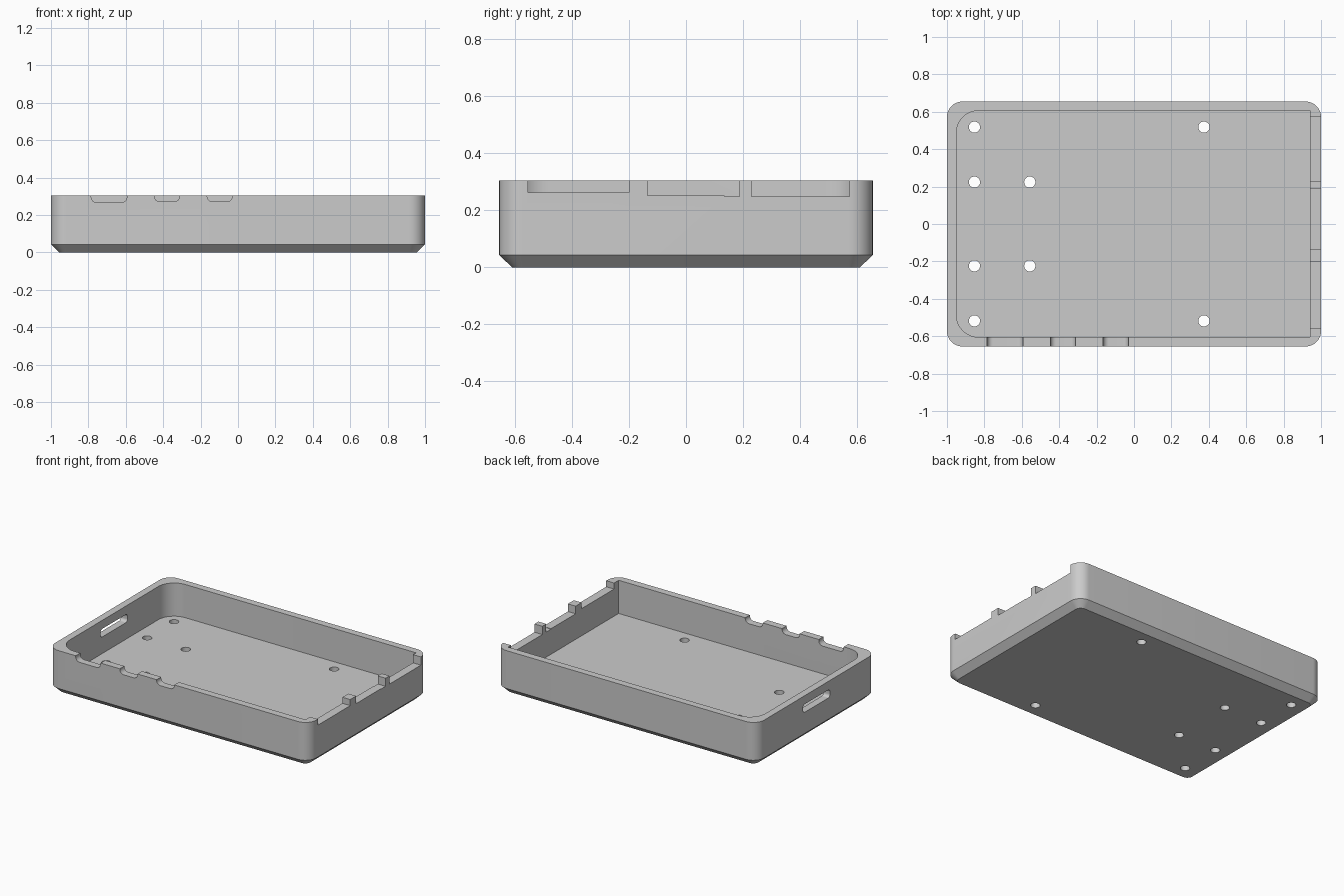
import bpy, bmesh, math
from mathutils import Matrix

if "Cube" in bpy.data.objects:
    bpy.data.objects.remove(bpy.data.objects["Cube"], do_unlink=True)

H = 0.305       # tray height
CHAMFER = 0.043 # height of the bottom chamfer
FLOOR = 0.075   # floor thickness

grey = bpy.data.materials.new("grey plastic")
grey.use_nodes = True
colour = (0.6, 0.6, 0.6, 1)
grey.diffuse_color = colour
grey.node_tree.nodes["Principled BSDF"].inputs["Base Color"].default_value = colour


def outline(u0, u1, v0, v1, radii, steps=12):
    """Rounded rectangle; radii run from the low corner anticlockwise."""
    corners = [(u0, v0, 1, 1), (u1, v0, -1, 1), (u1, v1, -1, -1), (u0, v1, 1, -1)]
    pts = []
    for i, ((u, v, su, sv), r) in enumerate(zip(corners, radii)):
        for k in range(steps + 1 if r else 1):
            a = math.pi * (1 + i / 2 + k / steps / 2)
            pts.append((u + r * (su + math.cos(a)), v + r * (sv + math.sin(a))))
    return pts


def loft(name, layers, matrix=Matrix()):
    """Closed solid through matching outlines, given as (points, height)."""
    bm = bmesh.new()
    rings = [[bm.verts.new((u, v, w)) for u, v in pts] for pts, w in layers]
    n = len(rings[0])
    for low, high in zip(rings, rings[1:]):
        for i in range(n):
            j = (i + 1) % n
            bm.faces.new((low[i], low[j], high[j], high[i]))
    bm.faces.new(rings[0][::-1])
    bm.faces.new(rings[-1])
    bm.transform(matrix)
    bmesh.ops.recalc_face_normals(bm, faces=bm.faces)
    mesh = bpy.data.meshes.new(name)
    bm.to_mesh(mesh)
    bm.free()
    obj = bpy.data.objects.new(name, mesh)
    bpy.context.collection.objects.link(obj)
    mesh.materials.append(grey)
    return obj


def cut(target, cutter):
    cutter.hide_render = True
    bpy.context.view_layer.objects.active = target
    mod = target.modifiers.new("cut", 'BOOLEAN')
    mod.operation = 'DIFFERENCE'
    mod.solver = 'EXACT'
    mod.object = cutter
    bpy.ops.object.modifier_apply(modifier=mod.name)
    bpy.data.objects.remove(cutter, do_unlink=True)


# Map an upright outline onto the front wall (x, z) or a side wall (y, z)
FRONT = Matrix(((1, 0, 0, 0), (0, 0, 1, 0), (0, 1, 0, 0), (0, 0, 0, 1)))
SIDE = Matrix(((0, 0, 1, 0), (1, 0, 0, 0), (0, 1, 0, 0), (0, 0, 0, 1)))

# Outer shell with chamfered foot
wall = outline(-1, 1, -0.655, 0.655, [0.083] * 4)
foot = outline(-0.955, 0.955, -0.61, 0.61, [0.04] * 4)
tray = loft("tray", [(foot, 0), (wall, CHAMFER), (wall, H)])

# Cavity, rounded only at the closed end
cavity = outline(-0.95, 0.94, -0.605, 0.606, [0.12, 0, 0, 0.12])
cut(tray, loft("cavity_cutter", [(cavity, FLOOR), (cavity, 0.5)]))

# Port notches in the front wall, with rounded lower corners
for x0, x1, z in [(-0.785, -0.594, 0.267), (-0.447, -0.312, 0.271), (-0.165, -0.03, 0.271)]:
    notch = outline(x0, x1, z, 0.4, [0.03, 0.03, 0, 0])
    cut(tray, loft("port_cutter", [(notch, -0.8), (notch, -0.5)], FRONT))

# Square notches in the side wall; the middle one has a small step
for y0, y1, z in [(-0.555, -0.2, 0.263), (-0.135, 0.187, 0.252),
                  (0.135, 0.187, 0.249), (0.23, 0.573, 0.248)]:
    notch = outline(y0, y1, z, 0.4, [0] * 4)
    cut(tray, loft("socket_cutter", [(notch, 0.8), (notch, 1.2)], SIDE))

# Slot with rounded ends through the opposite wall
slot = outline(-0.147, 0.147, 0.19, 0.246, [0.02] * 4)
cut(tray, loft("slot_cutter", [(slot, -1.2), (slot, -0.8)], SIDE))

# Screw holes through the floor
for x, rows in [(-0.853, (0.224, 0.518)), (-0.557, (0.224,)), (0.374, (0.518,))]:
    for y in [side * row for row in rows for side in (-1, 1)]:
        r = 0.03
        hole = [(x + r * math.cos(k * math.pi / 16), y + r * math.sin(k * math.pi / 16))
                for k in range(32)]
        cut(tray, loft("hole_cutter", [(hole, -0.1), (hole, 0.15)]))

# Smooth the rounded corners while keeping the edges crisp
bpy.ops.object.select_all(action='DESELECT')
tray.select_set(True)
bpy.context.view_layer.objects.active = tray
bpy.ops.object.shade_smooth_by_angle(angle=math.radians(30))
